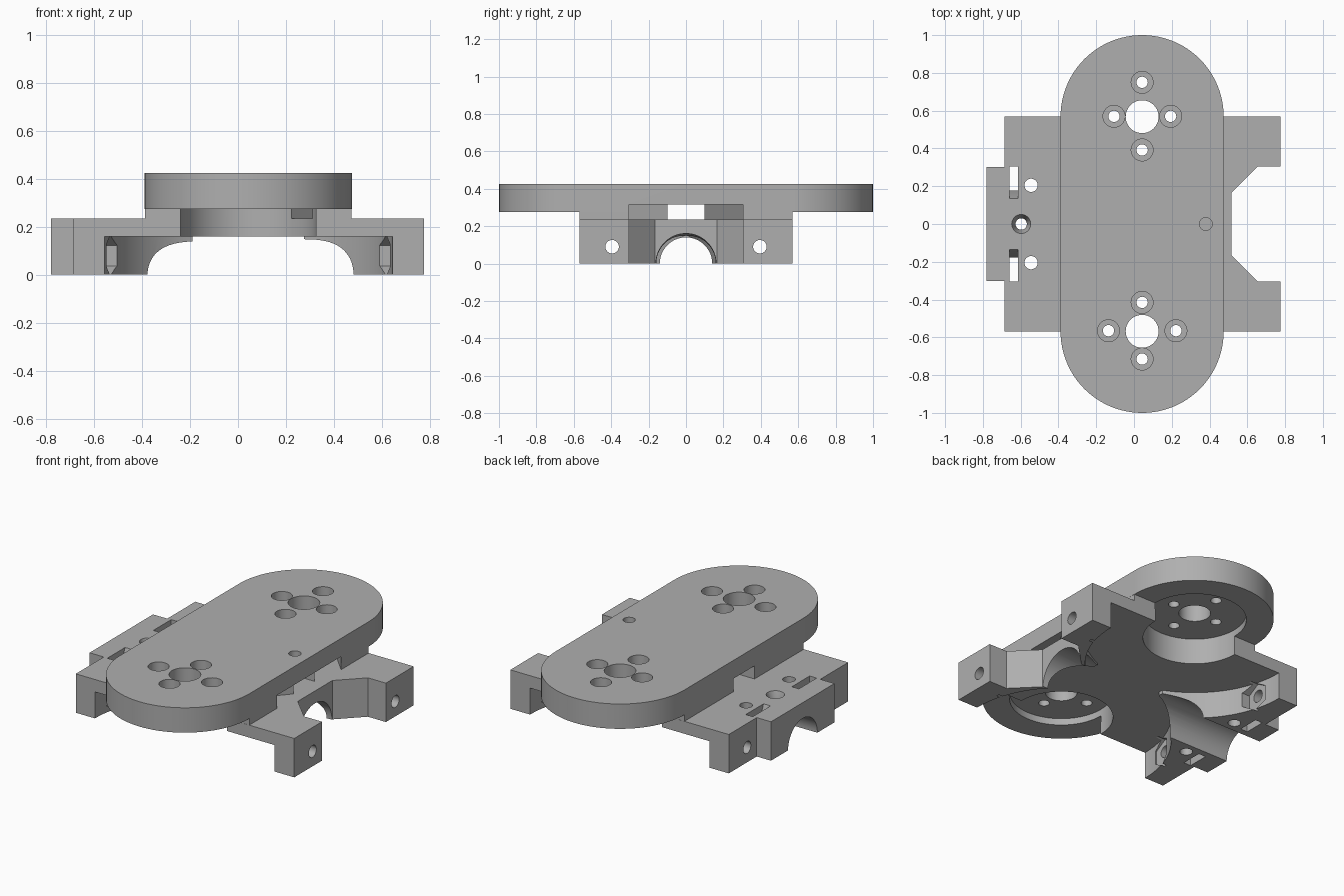
import bpy, bmesh, math

cube = bpy.data.objects.get("Cube")
if cube:
    bpy.data.objects.remove(cube)

grey = bpy.data.materials.new("plain_grey")
grey.use_nodes = True
grey.diffuse_color = (0.43, 0.43, 0.43, 1)
grey.node_tree.nodes["Principled BSDF"].inputs["Base Color"].default_value = grey.diffuse_color


def loft(name, low_pts, high_pts, lo, hi, axis="z"):
    """Join two matching outlines along z (points are x, y) or x (points are y, z)."""
    bm = bmesh.new()

    def ring(pts, t):
        return [bm.verts.new((a, b, t) if axis == "z" else (t, a, b)) for a, b in pts]

    bottom, top = ring(low_pts, lo), ring(high_pts, hi)
    n = len(bottom)
    bm.faces.new(bottom[::-1])
    bm.faces.new(top)
    for i in range(n):
        j = (i + 1) % n
        bm.faces.new((bottom[i], bottom[j], top[j], top[i]))
    bmesh.ops.recalc_face_normals(bm, faces=bm.faces)
    mesh = bpy.data.meshes.new(name)
    bm.to_mesh(mesh)
    bm.free()
    obj = bpy.data.objects.new(name, mesh)
    obj.data.materials.append(grey)
    bpy.context.collection.objects.link(obj)
    return obj


def prism(name, pts, lo, hi, axis="z"):
    return loft(name, pts, pts, lo, hi, axis)


def arc(a, b, r, n=32, start=0.0, sweep=math.tau):
    steps = n if sweep == math.tau else n - 1
    return [(a + r * math.cos(start + sweep * i / steps),
             b + r * math.sin(start + sweep * i / steps)) for i in range(n)]


def rect(a0, a1, b0, b1):
    return [(a0, b0), (a1, b0), (a1, b1), (a0, b1)]


def mirror(pts):
    return [(x, -y) for x, y in pts]


CX, CY = 0.043, 0.568      # centre of each plate end
BASE, UNDER, TOP = 0.235, 0.275, 0.425
CEIL, POCKET = 0.16, 0.315  # cavity ceiling, recess ceiling

# Base block: notched on one side, tabbed on the other
half = [(0.515, 0.165), (0.655, 0.305), (0.775, 0.305), (0.775, 0.57),
        (-0.685, 0.57), (-0.685, 0.303), (-0.78, 0.303)]
bracket = prism("mounting_bracket", half + mirror(half)[::-1], 0, BASE)

# Riser and rounded top plate
riser = prism("riser", rect(CX - 0.431, CX + 0.431, -0.569, 0.569), 0.2, 0.3)
plate = prism("top_plate", arc(CX, CY, 0.432, 49, 0, math.pi)
              + arc(CX, -CY, 0.432, 49, math.pi, math.pi), UNDER, TOP)

cuts = []


def cut(pts, lo, hi, axis="z"):
    cuts.append(prism("cutter", pts, lo, hi, axis))


for s in (1, -1):
    # Round wheel cavity and the smaller recess above it
    cut(arc(CX, s * CY, 0.6, 96), -0.1, CEIL)
    cut(arc(CX, s * CY, 0.283, 64), 0.1, POCKET)
    # Shaft hole in the plate
    cut(arc(CX, s * CY, 0.087, 40), 0.2, 0.5)
    # Cable passage from the side pocket to the recess
    passage = [(0.6, 0.02), (0.6, 0.305), (0.475, 0.305), (0.31, 0.48), (0.22, 0.353), (0.44, 0.1)]
    cut(passage if s > 0 else mirror(passage), BASE, POCKET)
    # Cross bolt hole with a nut trap at each end
    cut(arc(s * 0.395, 0.09, 0.036), -1, 1, "x")
    for x0, x1 in ((-0.555, -0.5), (0.585, 0.643)):
        cut(arc(s * 0.395, 0.08, 0.085, 6, math.pi / 6), x0, x1, "x")
    # Tie slot with a sloping inner end, and a small hole beside it
    cut([(s * 0.133, 0.3), (s * 0.305, 0.3), (s * 0.305, -0.1), (s * 0.178, -0.1),
         (s * 0.178, 0.13), (s * 0.135, BASE)], -0.66, -0.613, "x")
    cut(arc(-0.545, s * 0.205, 0.035), -0.1, 0.5)

# Ridge removed where the two cavities meet
cut(rect(-0.19, 0.275, -0.3, 0.3), -0.1, CEIL)

# Tunnel through the base, slightly tapered on the notched side
cut(arc(0, 0, 0.14, 64), -1, 0, "x")
cuts.append(loft("cutter", arc(0, 0, 0.145, 64), arc(0, 0, 0.163, 64), 0.2, 0.56, "x"))

# Straight channel below the plate
cut(rect(-0.1, 0.1, BASE, POCKET), -0.6, 0.6, "x")

# Counterbored screw holes around each shaft hole
screws = [(CX, 0.75), (CX, 0.392), (-0.106, 0.57), (0.194, 0.57),
          (CX, -0.415), (CX, -0.715), (-0.135, -0.565), (0.222, -0.565)]
for x, y in screws:
    cut(arc(x, y, 0.058), 0.355, 0.5)
    cut(arc(x, y, 0.03, 24), 0.2, 0.4)

# Sight hole in the plate and countersunk hole in the tabbed side
cut(arc(0.38, 0, 0.034), 0.3, 0.5)
cut(arc(-0.597, 0, 0.03), 0.05, 0.3)
cuts.append(loft("cutter", arc(-0.597, 0, 0.03), arc(-0.597, 0, 0.052), 0.17, 0.24))

# Combine everything into one solid
for tool, mode in [(riser, "UNION"), (plate, "UNION")] + [(c, "DIFFERENCE") for c in cuts]:
    tool.hide_render = True
    mod = bracket.modifiers.new("combine", "BOOLEAN")
    mod.operation, mod.solver, mod.object = mode, "EXACT", tool

bpy.context.view_layer.update()
depsgraph = bpy.context.evaluated_depsgraph_get()
solid = bpy.data.meshes.new_from_object(bracket.evaluated_get(depsgraph))
bracket.modifiers.clear()
bracket.data = solid
for tool in [riser, plate] + cuts:
    bpy.data.objects.remove(tool)

# Smooth the round walls, keep the edges sharp
bpy.ops.object.select_all(action="DESELECT")
bracket.select_set(True)
bpy.context.view_layer.objects.active = bracket
bpy.ops.object.shade_smooth_by_angle(angle=math.radians(25))
